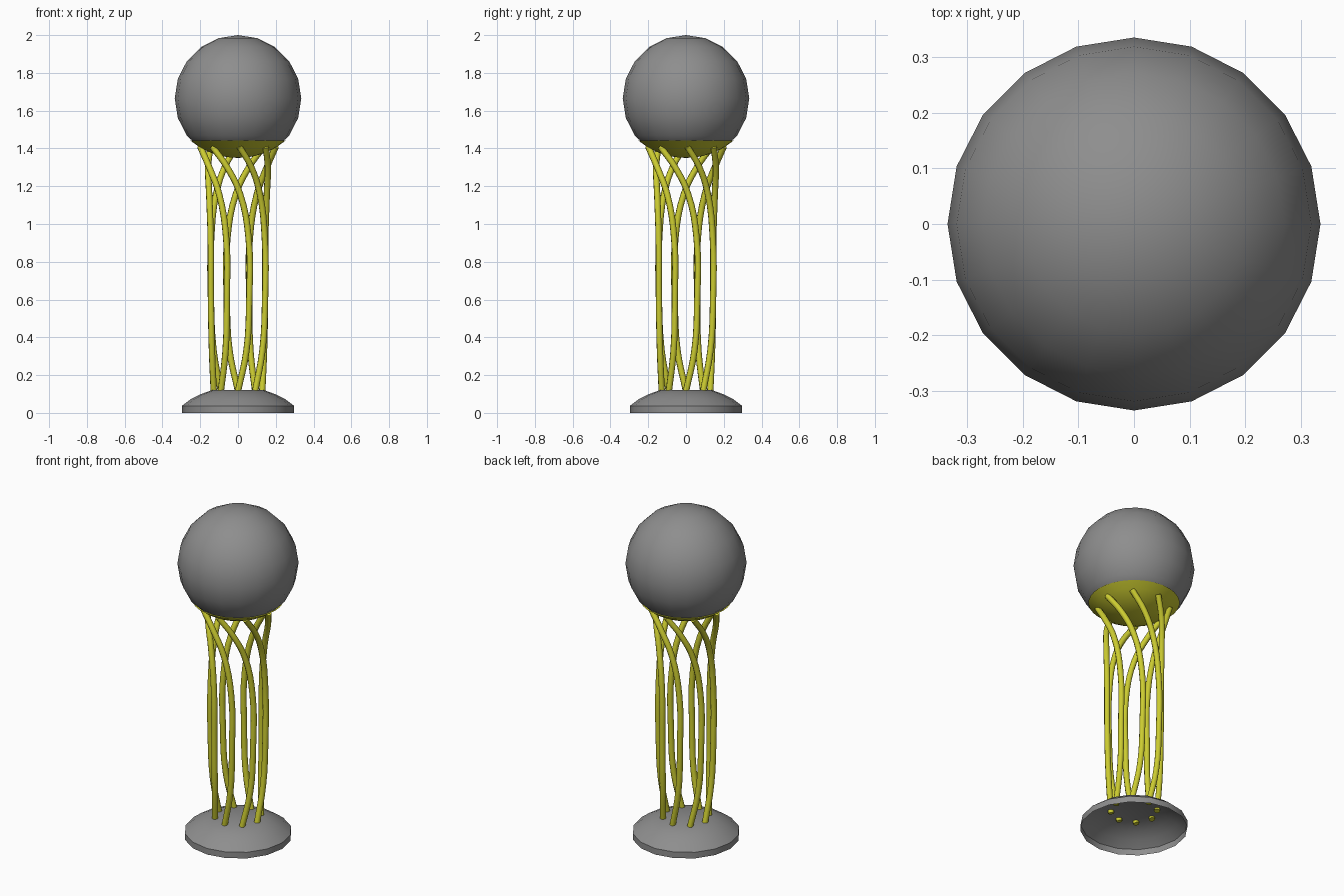
import bpy, bmesh
from math import sin, cos, pi, radians, sqrt

if "Cube" in bpy.data.objects:
    bpy.data.objects.remove(bpy.data.objects["Cube"])


def material(name, colour):
    m = bpy.data.materials.new(name)
    m.use_nodes = True
    m.diffuse_color = colour
    m.node_tree.nodes["Principled BSDF"].inputs["Base Color"].default_value = colour
    return m


grey = material("stone grey", (0.27, 0.27, 0.27, 1))
yellow = material("yellow", (0.60, 0.60, 0.03, 1))


def finish(obj, mat, angle):
    obj.data.materials.append(mat)
    bpy.ops.object.select_all(action="DESELECT")
    obj.select_set(True)
    bpy.context.view_layer.objects.active = obj
    bpy.ops.object.shade_smooth_by_angle(angle=radians(angle))


def lathe(name, profile, sides, mat, angle=40):
    """Spin an (r, z) profile round the z axis."""
    bm = bmesh.new()
    verts = [bm.verts.new((r, 0, z)) for r, z in profile]
    edges = [bm.edges.new(pair) for pair in zip(verts, verts[1:])]
    bmesh.ops.spin(bm, geom=verts + edges, cent=(0, 0, 0), axis=(0, 0, 1),
                   angle=2 * pi, steps=sides, use_merge=True)
    bmesh.ops.remove_doubles(bm, verts=bm.verts, dist=1e-4)
    bmesh.ops.recalc_face_normals(bm, faces=bm.faces)
    mesh = bpy.data.meshes.new(name)
    bm.to_mesh(mesh)
    bm.free()
    obj = bpy.data.objects.new(name, mesh)
    bpy.context.collection.objects.link(obj)
    finish(obj, mat, angle)


# Hollow domed foot, open underneath
lathe("base", [(0.297, 0), (0.297, 0.037), (0.25, 0.073), (0.2, 0.098),
               (0.14, 0.12), (0, 0.12)], 16, grey)

# Globe, cut off where it sits in the cup
R, centre = 0.335, 1.665
arc = [radians(90 - 18 * i) for i in range(8)]
globe = [(R * cos(a), centre + R * sin(a)) for a in arc] + [(0.243, 1.442)]
lathe("globe", globe, 20, grey)

# Shallow cup under the globe
bowl, low, rim = 0.392, 1.35, 0.252
cup = [(rim * i / 6, low + bowl - sqrt(bowl ** 2 - (rim * i / 6) ** 2)) for i in range(7)]
lathe("cup", cup + [(0, cup[-1][1])], 32, yellow)

# Eight twisting stems: (height, radius, turn in degrees)
path = [(0.105, 0.128, -1), (0.33, 0.145, 18), (0.6, 0.155, 22.5), (0.93, 0.155, 21),
        (1.16, 0.153, 4), (1.3, 0.168, -20), (1.41, 0.2, -43)]
for n in range(8):
    curve = bpy.data.curves.new("stem", "CURVE")
    curve.dimensions = "3D"
    curve.bevel_depth = 0.017
    curve.bevel_resolution = 2
    curve.use_fill_caps = True
    spline = curve.splines.new("BEZIER")
    spline.resolution_u = 4
    spline.bezier_points.add(len(path) - 1)
    for point, (z, r, turn) in zip(spline.bezier_points, path):
        a = radians(45 * n + turn)
        point.co = (r * cos(a), r * sin(a), z)
        point.handle_left_type = point.handle_right_type = "AUTO"
    stem = bpy.data.objects.new(f"stem_{n + 1}", curve)
    bpy.context.collection.objects.link(stem)
    bpy.ops.object.select_all(action="DESELECT")
    stem.select_set(True)
    bpy.context.view_layer.objects.active = stem
    bpy.ops.object.convert(target="MESH")
    finish(bpy.context.object, yellow, 50)
